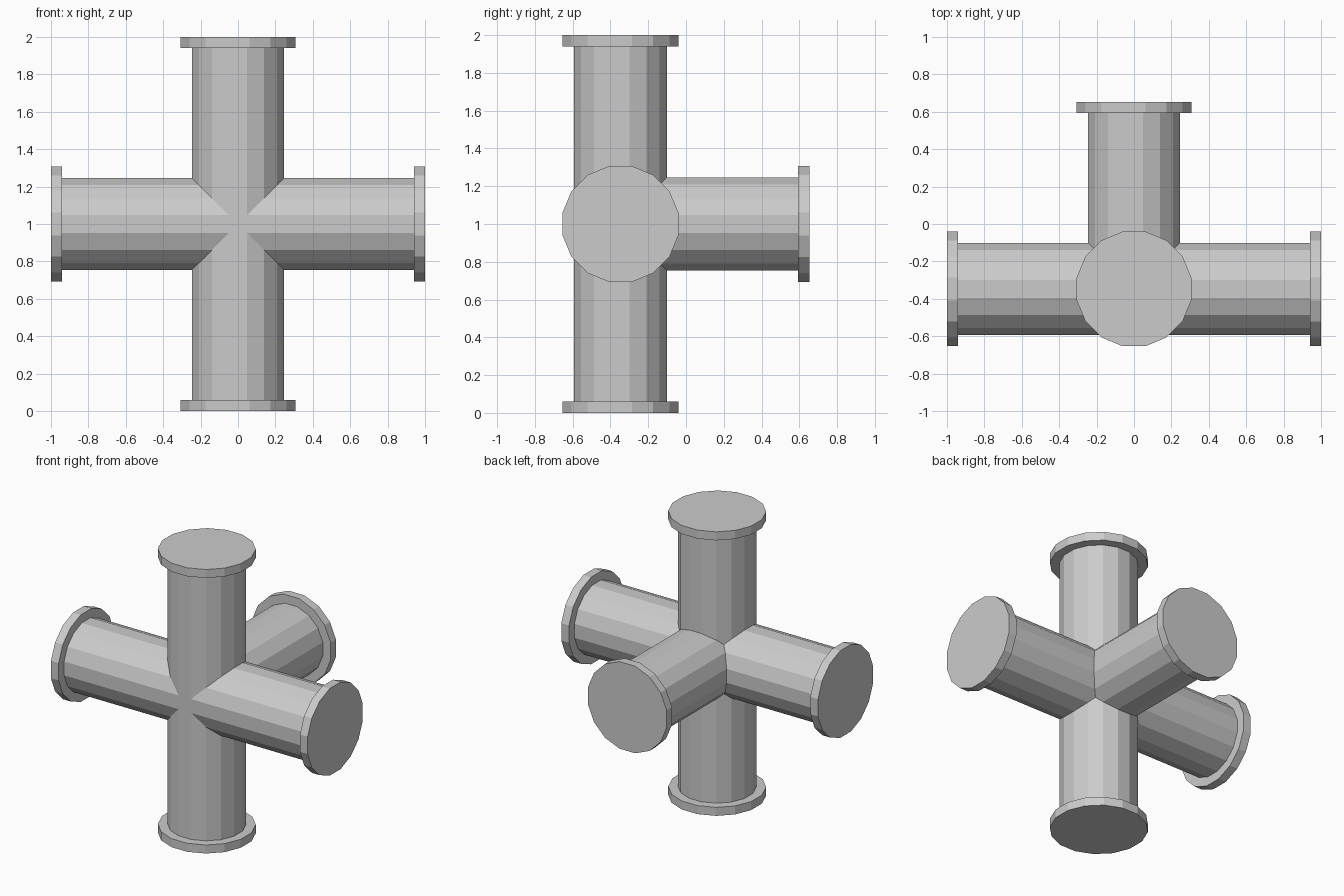
import bpy
import math
from mathutils import Matrix, Vector

cube = bpy.data.objects.get("Cube")
if cube:
    bpy.data.objects.remove(cube, do_unlink=True)

SIDES = 16
PIPE_R, FLANGE_R, FLANGE_T = 0.25, 0.3125, 0.06
CENTER = Vector((0, -0.347, 1))

grey = bpy.data.materials.new("plain grey")
grey.use_nodes = True
grey.diffuse_color = (0.6, 0.6, 0.6, 1)
grey.node_tree.nodes["Principled BSDF"].inputs["Base Color"].default_value = (0.6, 0.6, 0.6, 1)


def cylinder(name, axis, start, end, radius):
    """Flat-sided cylinder along an axis through the centre of the cross."""
    axis = Vector(axis)
    bpy.ops.mesh.primitive_cylinder_add(vertices=SIDES, radius=radius, depth=end - start)
    obj = bpy.context.object
    obj.name = name
    # Half a side of twist puts flat faces square to the main axes
    twist = Matrix.Rotation(math.pi / SIDES, 4, "Z")
    turn = axis.to_track_quat("Z", "Y").to_matrix().to_4x4()
    obj.data.transform(turn @ twist)
    obj.location = CENTER + axis * (start + end) / 2
    obj.data.materials.append(grey)
    return obj


# Pipes: two crossing runs and one branch to the back
body = cylinder("pipe_cross", (0, 0, 1), -0.97, 0.97, PIPE_R)
cross_run = cylinder("side_pipe", (1, 0, 0), -0.97, 0.97, PIPE_R)
branch = cylinder("back_pipe", (0, 1, 0), 0, 0.97, PIPE_R)

# Weld the pipes into one clean body
for part in (cross_run, branch):
    weld = body.modifiers.new("weld", "BOOLEAN")
    weld.operation = "UNION"
    weld.solver = "EXACT"
    weld.object = part
    bpy.context.view_layer.objects.active = body
    bpy.ops.object.modifier_apply(modifier=weld.name)
    bpy.data.objects.remove(part, do_unlink=True)

# End flanges
ends = {
    "top_flange": (0, 0, 1),
    "bottom_flange": (0, 0, -1),
    "left_flange": (1, 0, 0),
    "right_flange": (-1, 0, 0),
    "back_flange": (0, 1, 0),
}
for name, axis in ends.items():
    cylinder(name, axis, 1 - FLANGE_T, 1, FLANGE_R)
